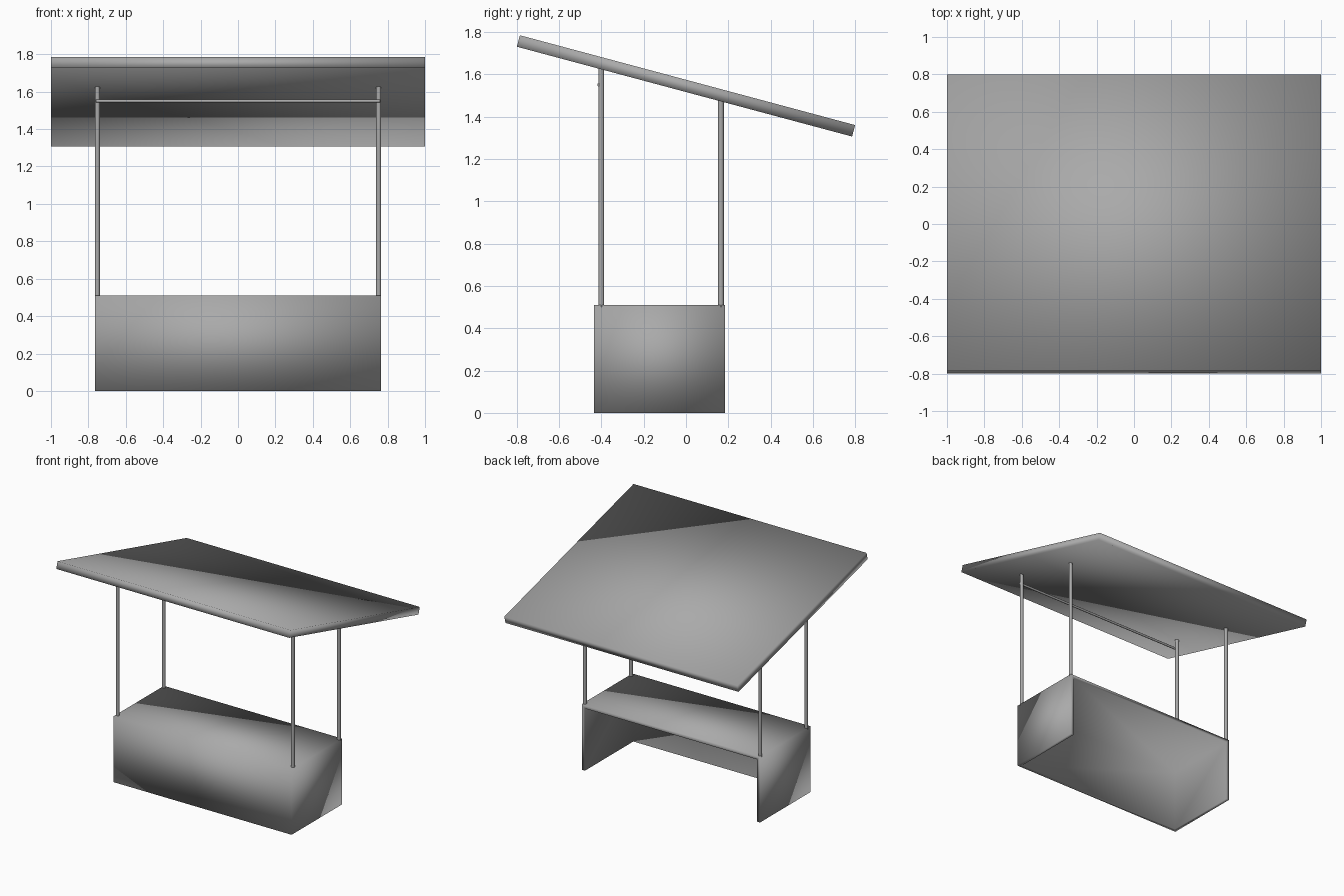
import bpy, bmesh
from math import radians
from mathutils import Matrix, Vector

cube = bpy.data.objects.get("Cube")
if cube:
    bpy.data.objects.remove(cube, do_unlink=True)

GREY = (0.4, 0.4, 0.4, 1)
mat = bpy.data.materials.new("plain_grey")
mat.use_nodes = True
mat.diffuse_color = GREY
mat.node_tree.nodes["Principled BSDF"].inputs["Base Color"].default_value = GREY


def finish(name, bm):
    """Turn a bmesh into a smooth shaded object."""
    for f in bm.faces:
        f.smooth = True
    mesh = bpy.data.meshes.new(name)
    bm.to_mesh(mesh)
    bm.free()
    mesh.materials.append(mat)
    obj = bpy.data.objects.new(name, mesh)
    bpy.context.collection.objects.link(obj)
    return obj


def box(size, centre, tilt=0):
    bm = bmesh.new()
    m = (Matrix.Translation(centre) @ Matrix.Rotation(radians(tilt), 4, 'X')
         @ Matrix.Diagonal((*size, 1)))
    bmesh.ops.create_cube(bm, size=1, matrix=m)
    return bm


def rod(name, start, end, radius):
    a, b = Vector(start), Vector(end)
    bm = bmesh.new()
    m = (Matrix.Translation((a + b) / 2)
         @ (b - a).to_track_quat('Z', 'Y').to_matrix().to_4x4())
    bmesh.ops.create_cone(bm, cap_ends=True, segments=16, radius1=radius,
                          radius2=radius, depth=(b - a).length, matrix=m)
    obj = finish(name, bm)
    bpy.ops.object.select_all(action='DESELECT')
    obj.select_set(True)
    bpy.context.view_layer.objects.active = obj
    bpy.ops.object.shade_smooth_by_angle(angle=radians(40))


# Counter: box shell open at the back and the bottom
bm = box((1.53, 0.62, 0.51), (0, -0.125, 0.255))
bm.normal_update()
gone = [f for f in bm.faces if f.normal.y > 0.9 or f.normal.z < -0.9]
bmesh.ops.delete(bm, geom=gone, context='FACES')
counter = finish("counter", bm)
shell = counter.modifiers.new("thickness", 'SOLIDIFY')
shell.thickness = 0.027
shell.offset = -1
shell.use_even_offset = True

# Sloping roof slab
finish("roof", box((2, 1.64, 0.056), (0, 0, 1.545), -15))

# Four posts, front pair taller to meet the roof
for side, x in (("left", 0.752), ("right", -0.752)):
    rod("front_post_" + side, (x, -0.4, 0.5), (x, -0.4, 1.63), 0.0135)
    rod("back_post_" + side, (x, 0.165, 0.5), (x, 0.165, 1.48), 0.0135)

# Hanging rail across the front posts
rod("front_rail", (-0.76, -0.41, 1.55), (0.76, -0.41, 1.55), 0.009)
